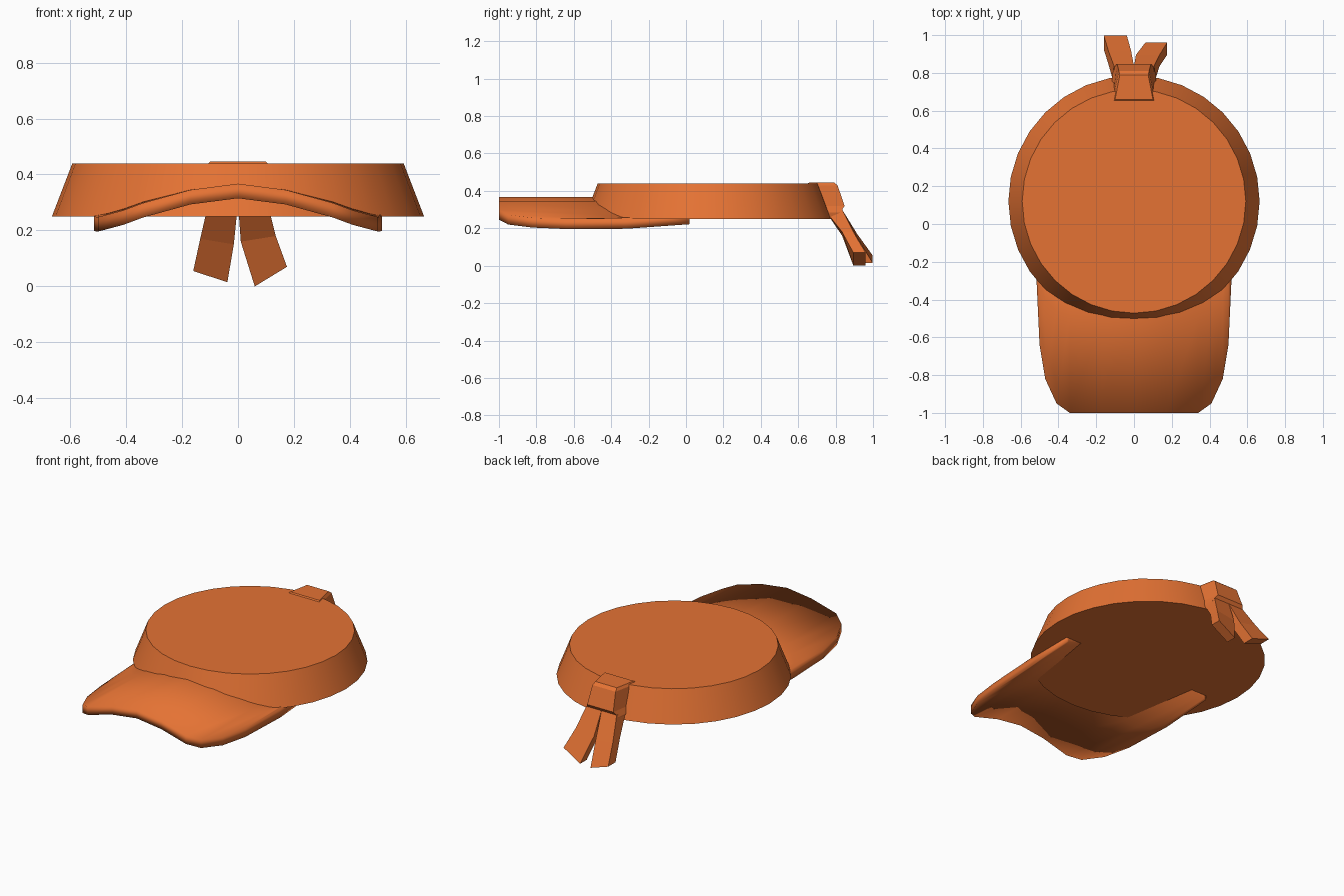
import bpy, bmesh, math

cube = bpy.data.objects.get("Cube")
if cube:
    bpy.data.objects.remove(cube, do_unlink=True)

ORANGE = (0.78, 0.17, 0.034, 1)
mat = bpy.data.materials.new("orange cloth")
mat.use_nodes = True
mat.diffuse_color = ORANGE
bsdf = mat.node_tree.nodes["Principled BSDF"]
bsdf.inputs["Base Color"].default_value = ORANGE
bsdf.inputs["Roughness"].default_value = 0.8


def make(name, rings, angle, closed=True):
    """Loft rings of points into a capped solid."""
    bm = bmesh.new()
    loops = [[bm.verts.new(p) for p in r] for r in rings]
    n = len(loops[0])
    for a, b in zip(loops, loops[1:]):
        for i in range(n):
            j = (i + 1) % n
            bm.faces.new((a[i], a[j], b[j], b[i]))
    bm.faces.new(loops[0])
    bm.faces.new(loops[-1])
    bmesh.ops.recalc_face_normals(bm, faces=bm.faces)
    mesh = bpy.data.meshes.new(name)
    bm.to_mesh(mesh)
    bm.free()
    mesh.materials.append(mat)
    obj = bpy.data.objects.new(name, mesh)
    bpy.context.collection.objects.link(obj)
    bpy.ops.object.select_all(action='DESELECT')
    obj.select_set(True)
    bpy.context.view_layer.objects.active = obj
    if angle >= 180:
        bpy.ops.object.shade_smooth()
    elif angle > 0:
        bpy.ops.object.shade_smooth_by_angle(angle=math.radians(angle))
    return obj


# Crown: low tapered drum
def circle(r, z, n=32):
    return [(r * math.cos(2 * math.pi * i / n),
             0.12 + r * math.sin(2 * math.pi * i / n), z) for i in range(n)]


make("crown", [circle(0.665, 0.25), circle(0.592, 0.44)], 30)

# Brim: arched sheet, each column runs from the front outline back under the crown
# columns: x, front y, top z
half = [(0.0, -1.0, 0.367), (0.17, -1.0, 0.345), (0.34, -1.0, 0.298),
        (0.41, -0.95, 0.272), (0.47, -0.82, 0.256), (0.50, -0.64, 0.248),
        (0.515, -0.32, 0.244)]
columns = [(-x, y, z) for x, y, z in half[:0:-1]] + half
BACK, THICK = 0.02, 0.052


def brim_ring(x, front, z):
    ys = [front, front + (BACK - front) * 0.5, BACK]
    lift = [0.03 * max(0, (y + 0.4) / 0.42) for y in ys]
    top = [(x, y, z + d) for y, d in zip(ys, lift)]
    low = [(x, y, z + d - THICK) for y, d in zip(ys, lift)]
    return top + low[::-1]


make("brim", [brim_ring(*c) for c in columns], 180)

# Strap knot at the back: z, back y, back half width, front y, front half width
knot = [(0.446, 0.79, 0.075, 0.66, 0.10), (0.43, 0.81, 0.08, 0.64, 0.115),
        (0.32, 0.848, 0.09, 0.67, 0.12), (0.285, 0.825, 0.11, 0.72, 0.122),
        (0.25, 0.80, 0.10, 0.74, 0.12)]
make("strap_knot", [[(-bw, by, z), (bw, by, z), (fw, fy, z), (-fw, fy, z)]
                    for z, by, bw, fy, fw in knot], 0)

# Two hanging strap ends: outer x, outer z, inner x, inner z, front y, back y
tails = {
    "strap_end_left": [(0.105, 0.30, 0.0, 0.30, 0.74, 0.835),
                       (0.135, 0.18, 0.01, 0.16, 0.835, 0.895),
                       (0.175, 0.07, 0.06, 0.0, 0.895, 0.96)],
    "strap_end_right": [(-0.105, 0.30, 0.0, 0.30, 0.74, 0.835),
                        (-0.135, 0.17, -0.015, 0.15, 0.845, 0.915),
                        (-0.16, 0.055, -0.038, 0.015, 0.925, 0.998)],
}
for name, stations in tails.items():
    make(name, [[(ox, f, oz), (ix, f, iz), (ix, b, iz), (ox, b, oz)]
                for ox, oz, ix, iz, f, b in stations], 0)
